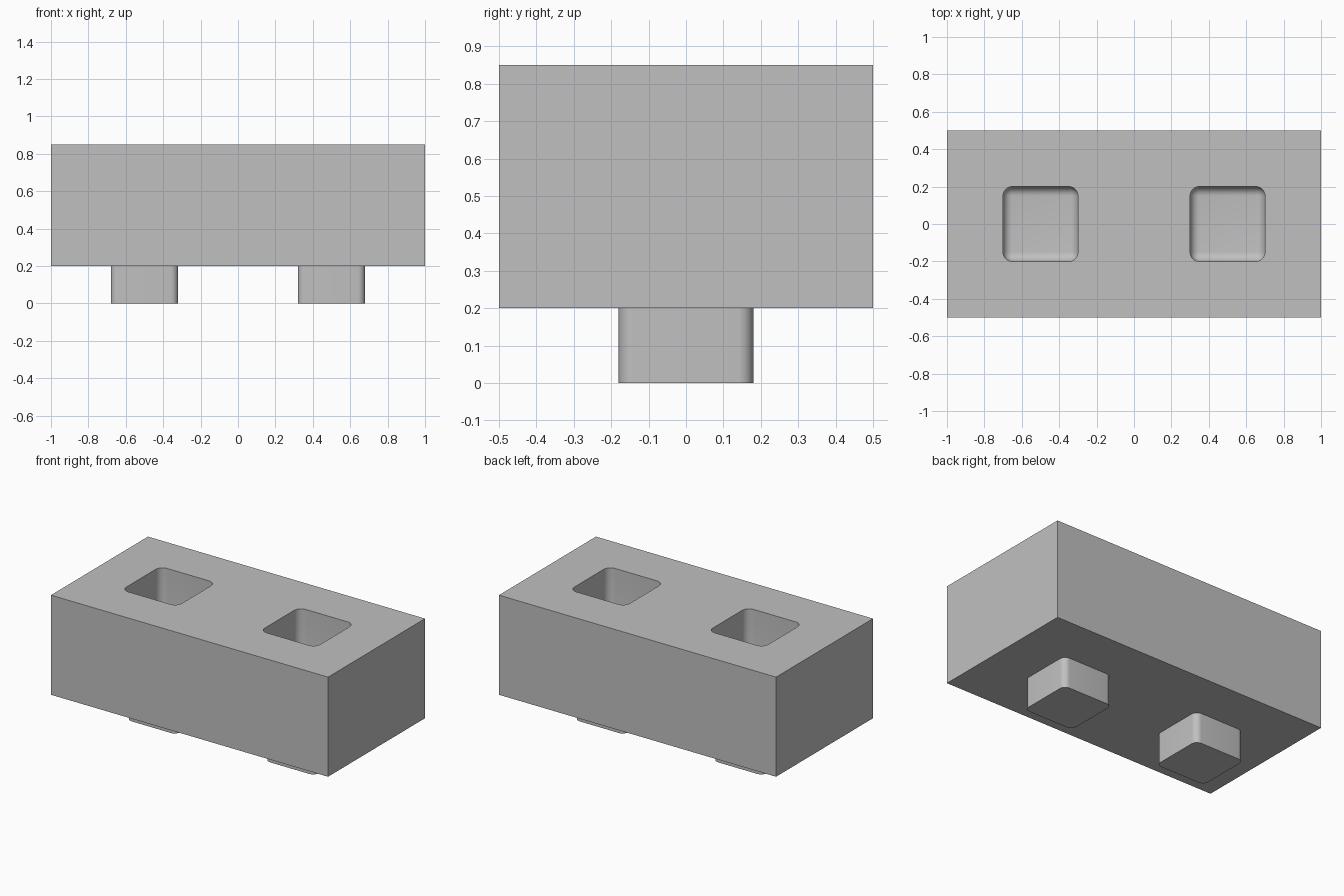
import bpy, bmesh, math

cube = bpy.data.objects.get("Cube")
if cube:
    bpy.data.objects.remove(cube, do_unlink=True)

GREY = (0.53, 0.53, 0.53, 1)
mat = bpy.data.materials.new("light grey")
mat.use_nodes = True
mat.diffuse_color = GREY
mat.node_tree.nodes["Principled BSDF"].inputs["Base Color"].default_value = GREY


def box(name, size, centre, radius=0, round_floor=False):
    """Box with rounded upright edges and, if asked, rounded floor edges."""
    bm = bmesh.new()
    bmesh.ops.create_cube(bm, size=1)
    bmesh.ops.scale(bm, vec=size, verts=bm.verts)
    bmesh.ops.translate(bm, vec=centre, verts=bm.verts)
    if radius:
        def chosen(e):
            a, b = (v.co.z for v in e.verts)
            return abs(a - b) > 0.01 or (round_floor and max(a, b) < centre[2])
        bmesh.ops.bevel(bm, geom=[e for e in bm.edges if chosen(e)], offset=radius,
                        segments=8, profile=0.5, affect='EDGES')
    mesh = bpy.data.meshes.new(name)
    bm.to_mesh(mesh)
    bm.free()
    mesh.materials.append(mat)
    obj = bpy.data.objects.new(name, mesh)
    bpy.context.collection.objects.link(obj)
    return obj


def smooth(obj):
    bpy.ops.object.select_all(action='DESELECT')
    obj.select_set(True)
    bpy.context.view_layer.objects.active = obj
    bpy.ops.object.shade_smooth_by_angle(angle=math.radians(30))


BOTTOM, TOP = 0.2, 0.85
DEPTH = 0.3

# Main block
block = box("block", (2, 1, TOP - BOTTOM), (0, 0, (TOP + BOTTOM) / 2))

for side, x in (("right", -0.5), ("left", 0.5)):
    # Socket cut into the top, with a rounded floor
    cutter = box(side + "_socket_cutter", (0.4, 0.4, 2 * DEPTH), (x, 0, TOP), 0.05, True)
    cutter.hide_render = True
    cut = block.modifiers.new(side + "_socket", 'BOOLEAN')
    cut.operation = 'DIFFERENCE'
    cut.solver = 'EXACT'
    cut.object = cutter
    # Peg under the block, sharp at its lower end
    peg = box(side + "_peg", (0.36, 0.36, BOTTOM), (x, 0, BOTTOM / 2), 0.04)
    smooth(peg)

# Apply the cuts and discard the cutters
bpy.ops.object.select_all(action='DESELECT')
block.select_set(True)
bpy.context.view_layer.objects.active = block
for m in list(block.modifiers):
    bpy.ops.object.modifier_apply(modifier=m.name)
for o in [o for o in bpy.data.objects if o.name.endswith("_cutter")]:
    bpy.data.objects.remove(o, do_unlink=True)
smooth(block)
